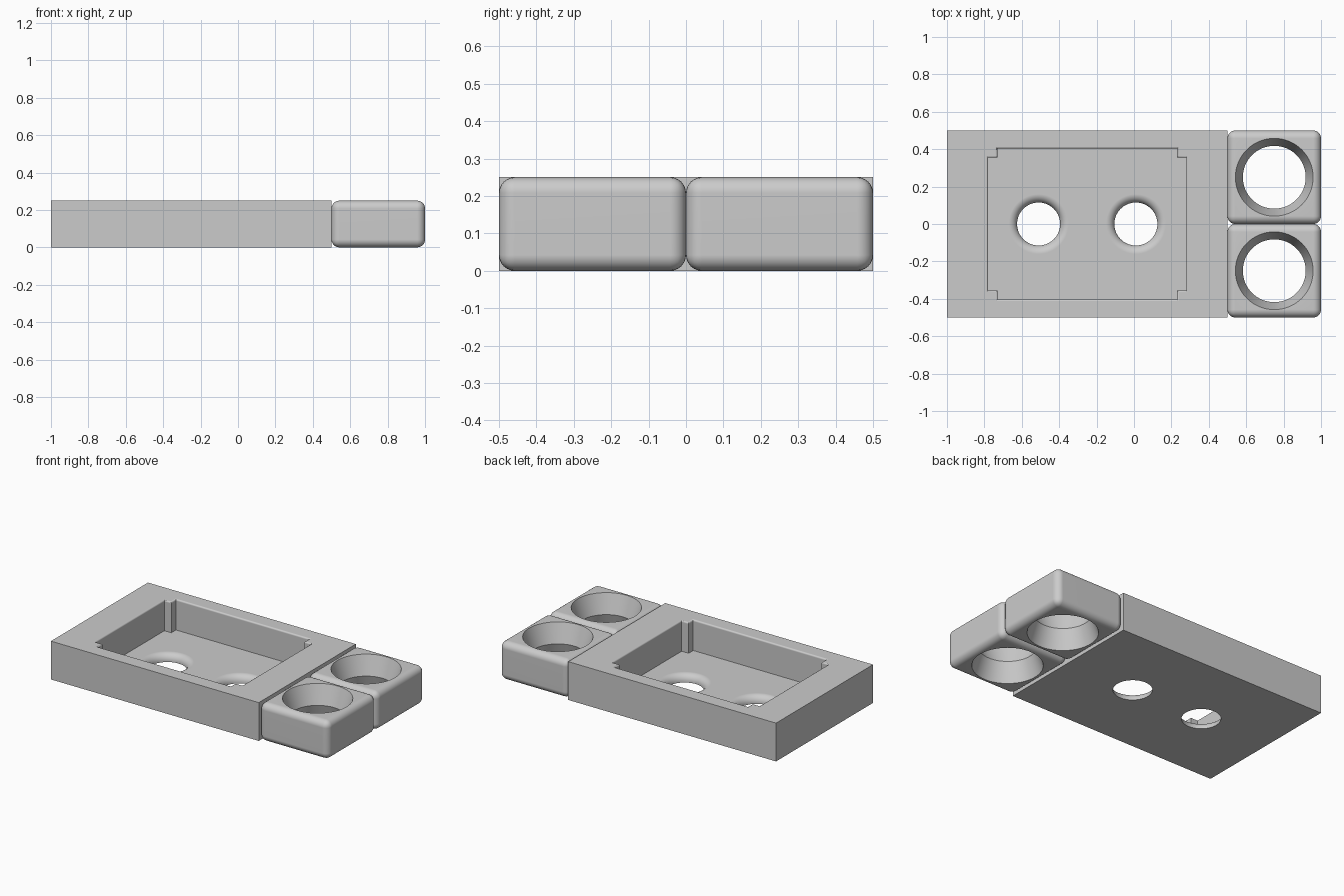
import bpy, bmesh, math

old = bpy.data.objects.get("Cube")
if old:
    bpy.data.objects.remove(old, do_unlink=True)

grey = bpy.data.materials.new("light grey")
grey.use_nodes = True
GREY = (0.6, 0.6, 0.6, 1)
grey.diffuse_color = GREY
grey.node_tree.nodes["Principled BSDF"].inputs["Base Color"].default_value = GREY


def make_object(name, bm):
    bmesh.ops.recalc_face_normals(bm, faces=bm.faces[:])
    mesh = bpy.data.meshes.new(name)
    bm.to_mesh(mesh)
    bm.free()
    mesh.materials.append(grey)
    ob = bpy.data.objects.new(name, mesh)
    bpy.context.collection.objects.link(ob)
    return ob


def box(name, size, centre, bevel=0):
    bm = bmesh.new()
    bmesh.ops.create_cube(bm, size=1)
    for v in bm.verts:
        v.co = [c * s + o for c, s, o in zip(v.co, size, centre)]
    if bevel:
        bmesh.ops.bevel(bm, geom=bm.edges[:], offset=bevel, segments=6,
                        profile=0.5, affect='EDGES')
    return make_object(name, bm)


def loft(name, rings):
    """Skin a stack of closed rings and cap both ends."""
    bm = bmesh.new()
    loops = [[bm.verts.new(p) for p in ring] for ring in rings]
    n = len(loops[0])
    for a, b in zip(loops, loops[1:]):
        for i in range(n):
            j = (i + 1) % n
            bm.faces.new((a[i], a[j], b[j], b[i]))
    bm.faces.new(loops[0])
    bm.faces.new(loops[-1])
    return make_object(name, bm)


def lathe(name, x, y, profile, n=64):
    turns = [2 * math.pi * i / n for i in range(n)]
    return loft(name, [[(x + r * math.cos(t), y + r * math.sin(t), z) for t in turns]
                       for r, z in profile])


def cut(ob, cutter):
    cutter.hide_render = True
    mod = ob.modifiers.new("cut", 'BOOLEAN')
    mod.operation = 'DIFFERENCE'
    mod.solver = 'EXACT'
    mod.object = cutter
    bpy.context.view_layer.objects.active = ob
    bpy.ops.object.modifier_apply(modifier=mod.name)
    bpy.data.objects.remove(cutter, do_unlink=True)


def finish(ob):
    bpy.ops.object.select_all(action='DESELECT')
    ob.select_set(True)
    bpy.context.view_layer.objects.active = ob
    bpy.ops.object.shade_smooth_by_angle(angle=math.radians(32))
    mod = ob.modifiers.new("clean shading", 'WEIGHTED_NORMAL')
    mod.keep_sharp = True


H, FLOOR, MID = 0.25, 0.05, -0.25


def pocket_ring(grow, z):
    """Rectangle with a square post left standing in each corner."""
    ox, oy, ix, iy = [v + grow for v in (0.53, 0.403, 0.48, 0.355)]
    quarter = [(ox, iy), (ix, iy), (ix, oy)]
    pts = []
    for sx, sy in ((1, 1), (-1, 1), (-1, -1), (1, -1)):
        part = quarter if sx * sy > 0 else quarter[::-1]
        pts += [(MID + sx * x, sy * y, z) for x, y in part]
    return pts


# Tray with a notched pocket and a rounded pocket rim
tray = box("tray", (1.5, 1, H), (MID, 0, H / 2))
R = 0.01
rim = [pocket_ring(R * (1 - math.cos(a)), H - R + R * math.sin(a))
       for a in [math.pi / 2 * i / 4 for i in range(5)]]
cut(tray, loft("pocket_cutter", [pocket_ring(0, FLOOR)] + rim + [pocket_ring(R, H + 0.1)]))

# Floor holes with a rounded upper edge
F = 0.045
for x in (MID - 0.26, MID + 0.26):
    arc = [(0.115 + F * (1 - math.cos(a)), FLOOR - F + F * math.sin(a))
           for a in [math.pi / 2 * i / 8 for i in range(9)]]
    cut(tray, lathe("hole_cutter", x, 0, [(0.115, -0.1)] + arc + [(0.115 + F, 0.1)]))
finish(tray)

# Rounded blocks, each with a hole that narrows to its middle
for side, y in (("front", -0.25), ("back", 0.25)):
    block = box(side + "_ring_block", (0.5, 0.5, H), (0.75, y, H / 2), 0.042)
    cut(block, lathe("ring_cutter", 0.75, y,
                     [(0.24, -0.1), (0.208, 0), (0.168, H / 2), (0.208, H), (0.24, H + 0.1)]))
    finish(block)
